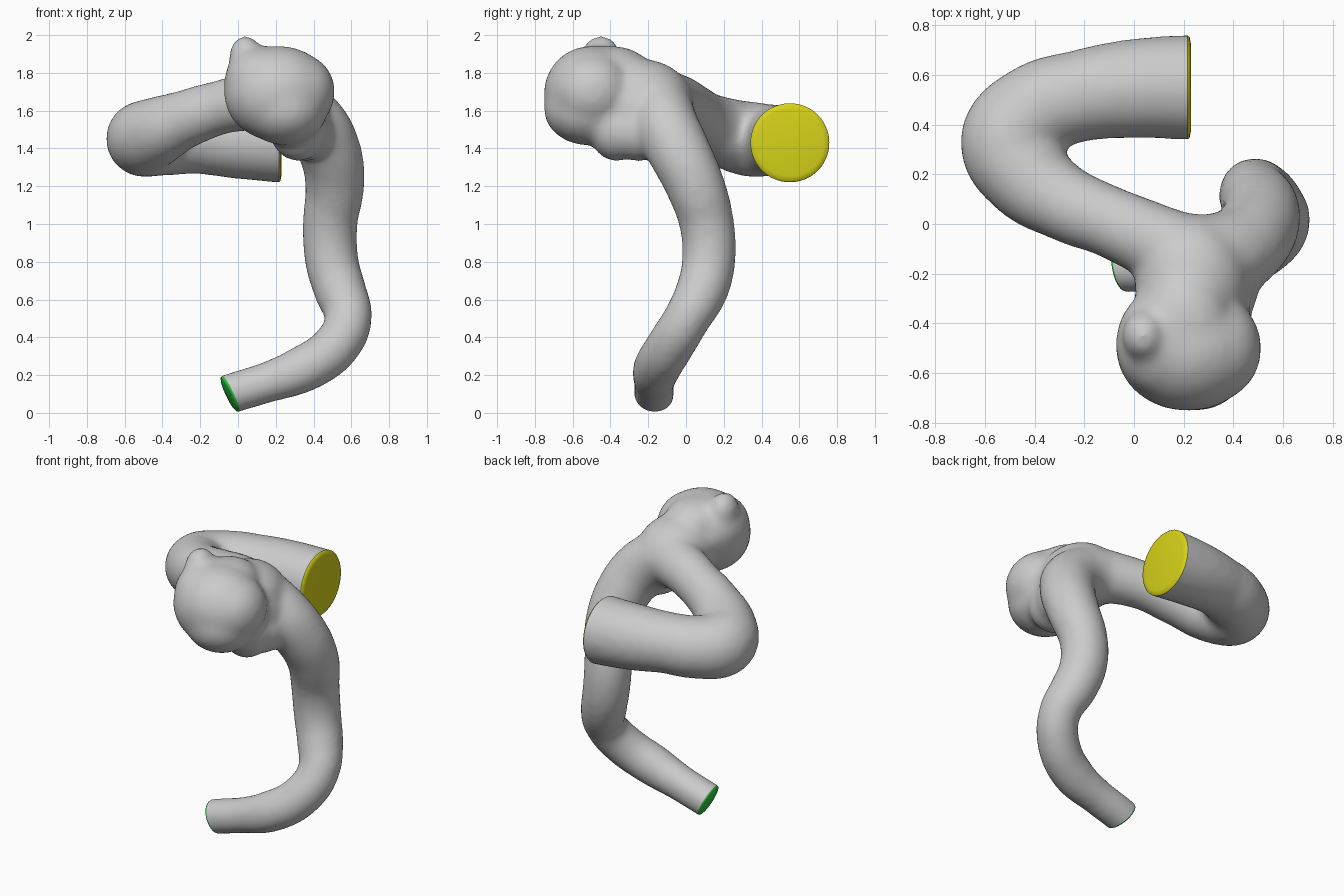
import bpy, bmesh
from mathutils import Vector, Matrix

if "Cube" in bpy.data.objects:
    bpy.data.objects.remove(bpy.data.objects["Cube"])

# Vessel centreline: x, y, z, radius (wide inlet -> junction -> thin outlet)
PATH = [
    (0.42, 0.55, 1.425, 0.212), (0.225, 0.55, 1.43, 0.211), (0.0, 0.545, 1.44, 0.20),
    (-0.22, 0.515, 1.45, 0.183), (-0.40, 0.455, 1.445, 0.188), (-0.50, 0.335, 1.45, 0.20),
    (-0.43, 0.195, 1.49, 0.183), (-0.28, 0.085, 1.555, 0.152), (-0.1, 0.01, 1.615, 0.141),
    (0.06, -0.06, 1.645, 0.15), (0.22, -0.13, 1.64, 0.175), (0.38, -0.12, 1.55, 0.175),
    (0.48, -0.045, 1.40, 0.166), (0.512, 0.05, 1.2, 0.155), (0.487, 0.11, 1.0, 0.143),
    (0.497, 0.12, 0.8, 0.14), (0.54, 0.085, 0.65, 0.137), (0.585, 0.005, 0.5, 0.122),
    (0.51, -0.09, 0.345, 0.125), (0.35, -0.155, 0.235, 0.124), (0.15, -0.168, 0.16, 0.105),
    (-0.045, -0.17, 0.10, 0.104), (-0.16, -0.18, 0.057, 0.104),
]

# Bulge lobes: centre, half sizes
LOBES = [
    ((0.215, -0.50, 1.69), (0.285, 0.25, 0.25)),
    ((0.25, -0.52, 1.61), (0.22, 0.23, 0.19)),
    ((0.32, -0.50, 1.70), (0.19, 0.21, 0.20)),
    ((0.12, -0.48, 1.75), (0.19, 0.22, 0.19)),
    ((0.20, -0.40, 1.81), (0.18, 0.21, 0.13)),
    ((0.23, -0.24, 1.67), (0.225, 0.26, 0.20)),
    ((0.33, -0.26, 1.60), (0.145, 0.19, 0.18)),
    ((0.32, -0.37, 1.50), (0.15, 0.14, 0.165)),
    ((0.36, -0.25, 1.49), (0.14, 0.16, 0.155)),
    ((0.04, -0.45, 1.88), (0.085, 0.10, 0.115)),
]


def link(name, data):
    obj = bpy.data.objects.new(name, data)
    bpy.context.collection.objects.link(obj)
    return obj


def evaluated_mesh(obj):
    dg = bpy.context.evaluated_depsgraph_get()
    dg.update()
    return bpy.data.meshes.new_from_object(obj.evaluated_get(dg))


# Tube swept along the centreline, slightly thick to offset the softening
curve = bpy.data.curves.new("tube_path", 'CURVE')
curve.dimensions = '3D'
curve.bevel_depth = 1.0
curve.bevel_resolution = 8
curve.resolution_u = 8
curve.use_fill_caps = True
spline = curve.splines.new('BEZIER')
spline.bezier_points.add(len(PATH) - 1)
for p, (x, y, z, r) in zip(spline.bezier_points, PATH):
    p.co = (x, y, z)
    p.radius = r + 0.0004 / r
    p.handle_left_type = p.handle_right_type = 'AUTO'
tube = link("tube_helper", curve)

# Tube and lobes gathered in one mesh
bm = bmesh.new()
bm.from_mesh(evaluated_mesh(tube))
bmesh.ops.remove_doubles(bm, verts=bm.verts, dist=1e-5)
for centre, size in LOBES:
    m = Matrix.Translation(centre) @ Matrix.Diagonal((*[s + 0.004 for s in size], 1))
    bmesh.ops.create_icosphere(bm, subdivisions=4, radius=1, matrix=m)
raw = bpy.data.meshes.new("raw")
bm.to_mesh(raw)
bm.free()
bpy.data.objects.remove(tube)

# Fuse and soften into one skin
blend = link("blend_helper", raw)
rm = blend.modifiers.new("fuse", 'REMESH')
rm.mode = 'VOXEL'
rm.voxel_size = 0.018
sm = blend.modifiers.new("soften", 'SMOOTH')
sm.factor = 0.5
sm.iterations = 22
skin = evaluated_mesh(blend)
bpy.data.objects.remove(blend)

bm = bmesh.new()
bm.from_mesh(skin)


# Trim one end flat and close it with a coloured, slightly domed cap
def cap_end(name, centre, normal, colour):
    c, n = Vector(centre), Vector(normal).normalized()
    near = [f for f in bm.faces if (f.calc_center_median() - c).length < 0.33]
    geom = list({v for f in near for v in f.verts}) + list({e for f in near for e in f.edges}) + near
    cut = bmesh.ops.bisect_plane(bm, geom=geom, plane_co=c, plane_no=n, clear_outer=True)['geom_cut']
    rim = {v for v in cut if isinstance(v, bmesh.types.BMVert)}
    mid = sum((v.co for v in rim), Vector()) / len(rim)
    ax = n.orthogonal().normalized()
    ay = n.cross(ax)
    ring = sorted((v.co.copy() for v in rim),
                  key=lambda p: Vector(((p - mid).dot(ax), (p - mid).dot(ay))).angle_signed(Vector((1, 0))))
    cb = bmesh.new()
    loops = [[cb.verts.new(mid + (p - mid) * s + n * h) for p in ring]
             for s, h in ((1.0, 0.0), (0.97, 0.008), (0.85, 0.013))]
    k = len(ring)
    for a, b in zip(loops, loops[1:]):
        for i in range(k):
            cb.faces.new((a[i], a[(i + 1) % k], b[(i + 1) % k], b[i]))
    cb.faces.new(loops[-1])
    bmesh.ops.recalc_face_normals(cb, faces=cb.faces)
    cb.faces.ensure_lookup_table()
    if cb.faces[-1].normal.dot(n) < 0:
        bmesh.ops.reverse_faces(cb, faces=cb.faces)
    me = bpy.data.meshes.new(name)
    cb.to_mesh(me)
    cb.free()
    mat = bpy.data.materials.new(name + "_colour")
    mat.diffuse_color = colour
    mat.use_nodes = True
    mat.node_tree.nodes["Principled BSDF"].inputs["Base Color"].default_value = mat.diffuse_color
    me.materials.append(mat)
    me.shade_smooth()
    link(name, me)


cap_end("inlet_cap", (0.216, 0.55, 1.43), (1, 0, 0), (0.68, 0.65, 0.01, 1))
cap_end("outlet_cap", (-0.04, -0.17, 0.103), (-0.89, -0.15, -0.42), (0.03, 0.6, 0.06, 1))

# Finished vessel skin
bm.to_mesh(skin)
bm.free()
skin.shade_smooth()
link("vessel", skin)
